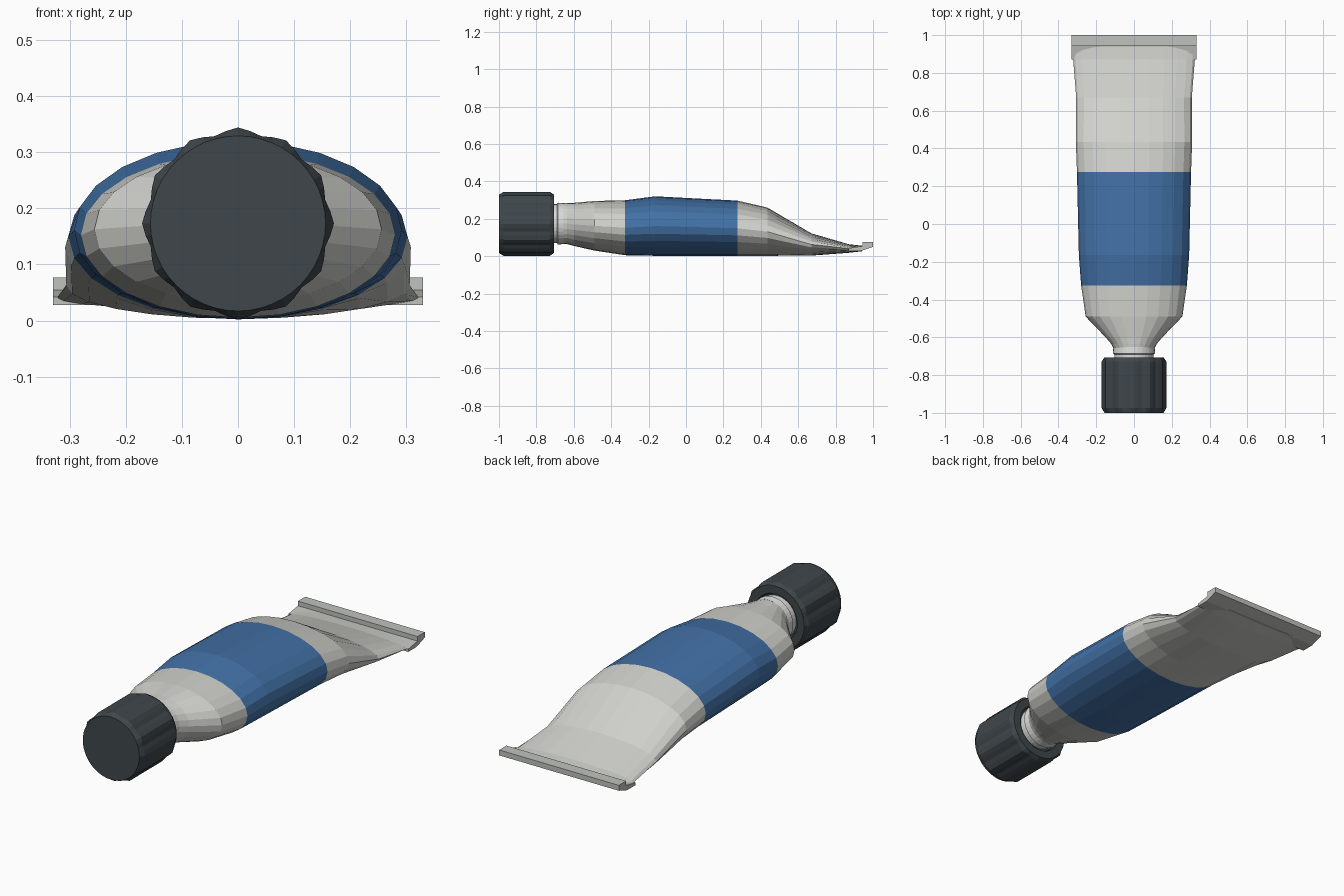
import bpy, bmesh, math

if "Cube" in bpy.data.objects:
    bpy.data.objects.remove(bpy.data.objects["Cube"])


def material(name, rgb):
    m = bpy.data.materials.new(name)
    m.diffuse_color = (*rgb, 1.0)
    m.use_nodes = True
    m.node_tree.nodes["Principled BSDF"].inputs["Base Color"].default_value = m.diffuse_color
    return m


SILVER = material("pale_silver", (0.63, 0.63, 0.60))
BLUE = material("label_blue", (0.055, 0.165, 0.385))
DARK = material("charcoal", (0.05, 0.062, 0.07))
GREY = material("crimp_grey", (0.53, 0.54, 0.51))
WHITE = material("neck_white", (0.72, 0.72, 0.71))


def loft(name, rings, mats, rule=None):
    """Skin closed rings of points and cap both ends."""
    bm = bmesh.new()
    loops = [[bm.verts.new(p) for p in ring] for ring in rings]
    n = len(loops[0])
    for a, b in zip(loops, loops[1:]):
        for i in range(n):
            j = (i + 1) % n
            bm.faces.new((a[i], a[j], b[j], b[i]))
    bm.faces.new(loops[0])
    bm.faces.new(loops[-1])
    bmesh.ops.recalc_face_normals(bm, faces=bm.faces)
    if rule:
        for f in bm.faces:
            f.material_index = rule(f.calc_center_median())
    me = bpy.data.meshes.new(name)
    bm.to_mesh(me)
    bm.free()
    for m in mats:
        me.materials.append(m)
    ob = bpy.data.objects.new(name, me)
    bpy.context.collection.objects.link(ob)
    return ob


def oval(y, half, lo, hi, n=24):
    c, r = (lo + hi) / 2, (hi - lo) / 2
    return [(half * math.cos(t), y, c + r * math.sin(t))
            for t in (2 * math.pi * i / n for i in range(n))]


# Squeezed tube: station along y, half width, bottom, top
stations = [
    (-0.66, 0.108, 0.066, 0.282), (-0.635, 0.12, 0.064, 0.284),
    (-0.60, 0.15, 0.055, 0.285), (-0.49, 0.256, 0.03, 0.295),
    (-0.325, 0.28, 0.005, 0.299), (-0.165, 0.292, 0.002, 0.32),
    (0.275, 0.302, 0.002, 0.297), (0.435, 0.308, 0.002, 0.26),
    (0.67, 0.306, 0.003, 0.122), (0.87, 0.322, 0.018, 0.064),
    (0.94, 0.322, 0.026, 0.056),
]
loft("tube_body", [oval(*s) for s in stations], [SILVER, BLUE],
     lambda c: 1 if -0.325 < c.y < 0.275 else 0)

# Threaded neck between shoulder and cap
loft("neck", [oval(y, r, 0.174 - r, 0.174 + r, 32) for y, r in
              [(-0.73, 0.104), (-0.69, 0.104), (-0.685, 0.112), (-0.65, 0.109)]],
     [WHITE])


# Ribbed screw cap
def ribbed(y, r, depth, n=48):
    ring = []
    for i in range(n):
        t = 2 * math.pi * i / n
        q = r + depth * math.cos(12 * t)
        ring.append((q * math.cos(t), y, 0.173 + q * math.sin(t)))
    return ring


loft("screw_cap", [ribbed(*s) for s in [
    (-1.0, 0.156, 0.0), (-0.975, 0.166, 0.005), (-0.728, 0.166, 0.005),
    (-0.707, 0.157, 0.0), (-0.707, 0.118, 0.0), (-0.72, 0.112, 0.0)]], [DARK])

# Folded crimp across the flat end, a stepped strip swept along x
profile = [(0.87, 0.028), (0.935, 0.028), (1.0, 0.05), (1.0, 0.077),
           (0.943, 0.077), (0.943, 0.054), (0.87, 0.042)]
loft("end_crimp", [[(x, y, z) for y, z in profile] for x in (-0.33, 0.33)], [GREY])
